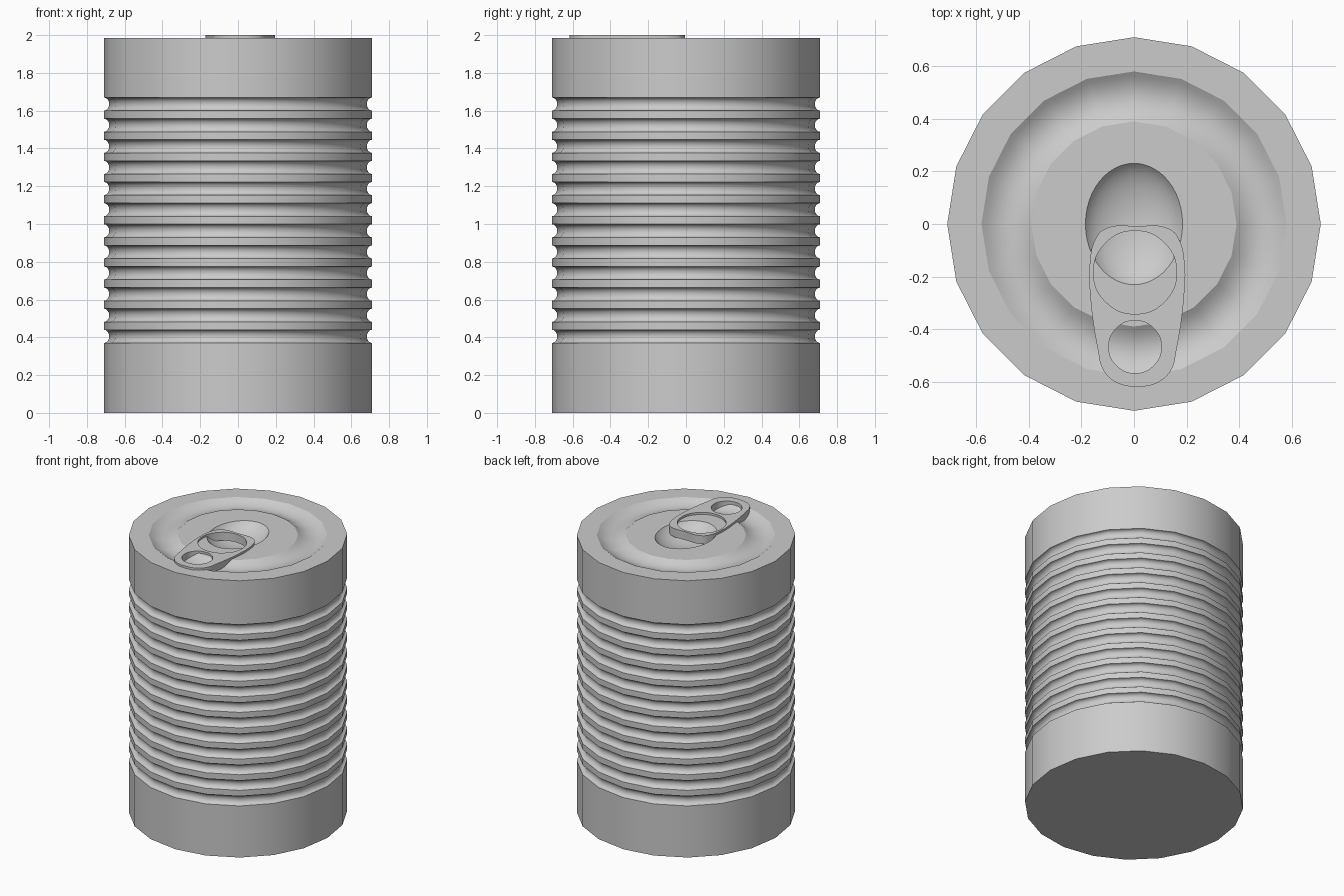
import bpy, bmesh
from math import sin, cos, pi, radians

if "Cube" in bpy.data.objects:
    bpy.data.objects.remove(bpy.data.objects["Cube"])

SIDES, R, TOP = 20, 0.71, 1.985


def smooth(obj, angle=30):
    bpy.ops.object.select_all(action='DESELECT')
    obj.select_set(True)
    bpy.context.view_layer.objects.active = obj
    bpy.ops.object.shade_smooth_by_angle(angle=radians(angle))


def lathe(name, profile, sides):
    """Revolve (radius, z) points about z and cap both ends."""
    bm = bmesh.new()
    rings = [[bm.verts.new((r * sin(2 * pi * i / sides), r * cos(2 * pi * i / sides), z))
              for i in range(sides)] for r, z in profile]
    for a, b in zip(rings, rings[1:]):
        for i in range(sides):
            j = (i + 1) % sides
            bm.faces.new((a[i], a[j], b[j], b[i]))
    bm.faces.new(rings[0])
    bm.faces.new(rings[-1])
    bmesh.ops.recalc_face_normals(bm, faces=bm.faces)
    mesh = bpy.data.meshes.new(name)
    bm.to_mesh(mesh)
    bm.free()
    obj = bpy.data.objects.new(name, mesh)
    bpy.context.collection.objects.link(obj)
    return obj


# Can body: plain bands, twelve rounded grooves, and a lid with a ring channel
profile = [(R, 0)]
for g in range(12):
    zc = 0.405 + g * 0.1118
    for k in range(9):
        a = pi * k / 8
        profile.append((R - 0.028 * sin(a), zc - 0.035 * cos(a)))
profile.append((R, TOP))
for k in range(11):
    t = k / 10
    profile.append((0.58 - 0.19 * t, TOP - 0.035 * 4 * t * (1 - t)))
body = lathe("can_body", profile, SIDES)

# Oval dent scooped out of the lid
bpy.ops.mesh.primitive_uv_sphere_add(segments=48, ring_count=32, location=(0, 0, TOP + 0.05))
cutter = bpy.context.object
cutter.name = "dent_cutter"
cutter.scale = (0.2, 0.25, 0.13)
cutter.hide_render = True
mod = body.modifiers.new("dent", 'BOOLEAN')
mod.operation, mod.solver, mod.object = 'DIFFERENCE', 'EXACT', cutter
bpy.context.view_layer.objects.active = body
bpy.ops.object.modifier_apply(modifier=mod.name)
bpy.data.objects.remove(cutter)
smooth(body)

# Pull tab: rounded outline with two round holes, extruded
curve = bpy.data.curves.new("pull_tab", 'CURVE')
curve.dimensions, curve.fill_mode = '2D', 'BOTH'
curve.extrude, curve.resolution_u = 0.03, 8


def loop(points):
    s = curve.splines.new('BEZIER')
    s.bezier_points.add(len(points) - 1)
    for p, (x, y) in zip(s.bezier_points, points):
        p.co = (x, y, 0)
        p.handle_left_type = p.handle_right_type = 'AUTO'
    s.use_cyclic_u = True


CX = 0.012
half = [(0.125, -0.02), (0.16, -0.06), (0.181, -0.16), (0.18, -0.25),
        (0.149, -0.48), (0.13, -0.553), (0.08, -0.602)]
loop([(CX, -0.008)] + [(CX + x, y) for x, y in half] + [(CX, -0.618)]
     + [(CX - x, y) for x, y in reversed(half)])
for cy, r in ((-0.184, 0.158), (-0.467, 0.1)):
    loop([(0.004 + r * cos(pi * k / 4), cy + r * sin(pi * k / 4)) for k in range(8)])

tab = bpy.data.objects.new("pull_tab", curve)
bpy.context.collection.objects.link(tab)
tab.location.z = 1.97
bpy.ops.object.select_all(action='DESELECT')
tab.select_set(True)
bpy.context.view_layer.objects.active = tab
bpy.ops.object.convert(target='MESH')
tab = bpy.context.object
bm = bmesh.new()
bm.from_mesh(tab.data)
bmesh.ops.remove_doubles(bm, verts=bm.verts, dist=0.0005)
bmesh.ops.recalc_face_normals(bm, faces=bm.faces)
bm.to_mesh(tab.data)
bm.free()
smooth(tab)
